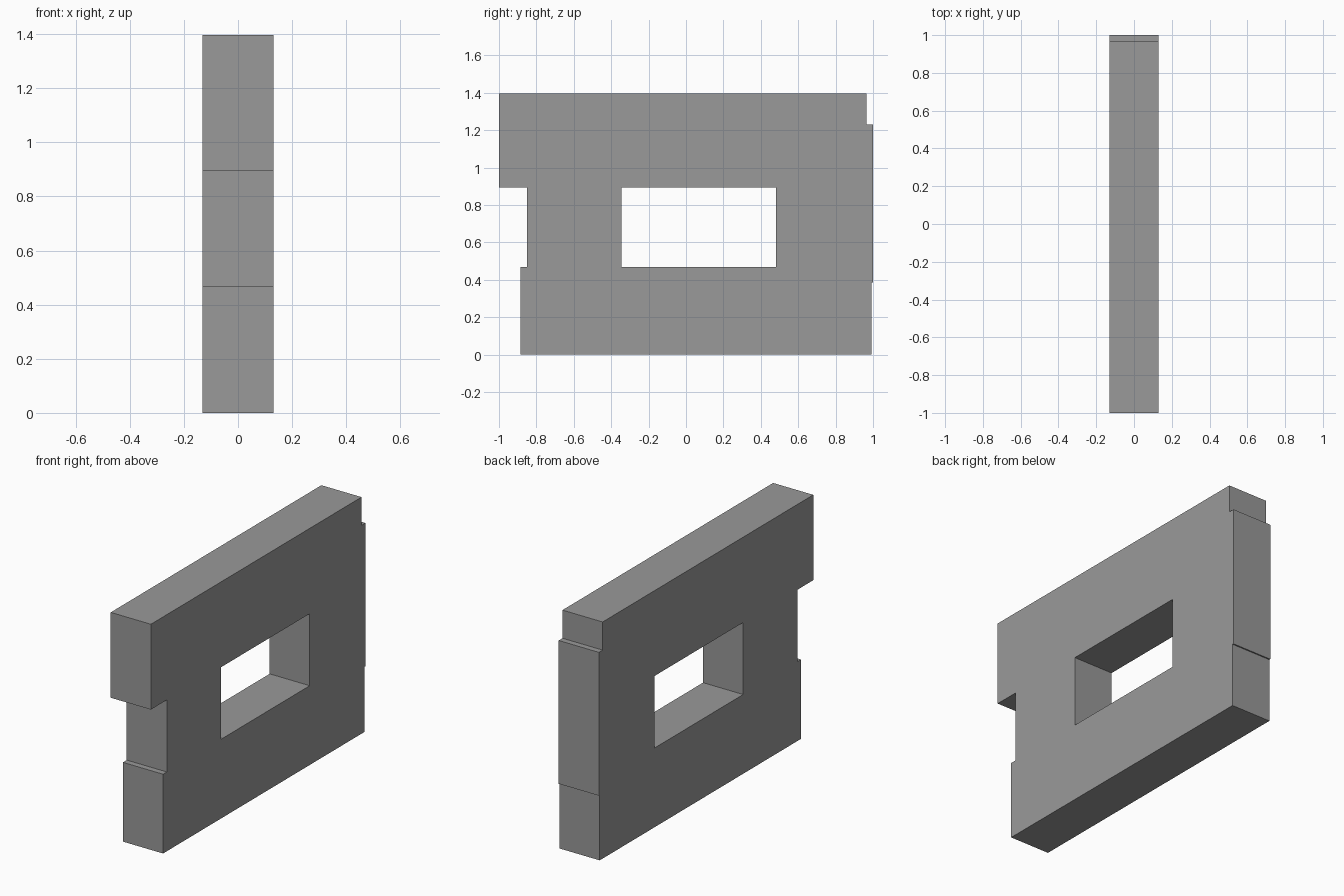
import bpy, bmesh

if "Cube" in bpy.data.objects:
    bpy.data.objects.remove(bpy.data.objects["Cube"])

HALF = 0.131  # half the wall thickness

# Side profile (y, z) of the stepped wall slab and its window opening
outline = [(-0.886, 0), (0.992, 0), (0.992, 0.385), (1, 0.385), (1, 1.231),
           (0.965, 1.231), (0.965, 1.397), (-1, 1.397), (-1, 0.893),
           (-0.851, 0.893), (-0.851, 0.468), (-0.886, 0.468)]
window = [(-0.346, 0.468), (0.482, 0.468), (0.482, 0.893), (-0.346, 0.893)]


def add_loop(bm, points):
    verts = [bm.verts.new((-HALF, y, z)) for y, z in points]
    return [bm.edges.new((v, verts[(i + 1) % len(verts)])) for i, v in enumerate(verts)]


# Fill the profile around the window, then extrude through the thickness
bm = bmesh.new()
edges = add_loop(bm, outline) + add_loop(bm, window)
bmesh.ops.triangle_fill(bm, edges=edges, use_beauty=True, use_dissolve=False)
ext = bmesh.ops.extrude_face_region(bm, geom=bm.faces[:], use_keep_orig=True)
moved = [g for g in ext["geom"] if isinstance(g, bmesh.types.BMVert)]
bmesh.ops.translate(bm, verts=moved, vec=(2 * HALF, 0, 0))
bmesh.ops.recalc_face_normals(bm, faces=bm.faces[:])

mesh = bpy.data.meshes.new("wall_panel")
bm.to_mesh(mesh)
bm.free()
wall = bpy.data.objects.new("wall_panel", mesh)
bpy.context.collection.objects.link(wall)

# Dark grey surface
grey = bpy.data.materials.new("dark_grey")
grey.diffuse_color = (0.32, 0.32, 0.32, 1)
grey.use_nodes = True
grey.node_tree.nodes["Principled BSDF"].inputs["Base Color"].default_value = grey.diffuse_color
mesh.materials.append(grey)
